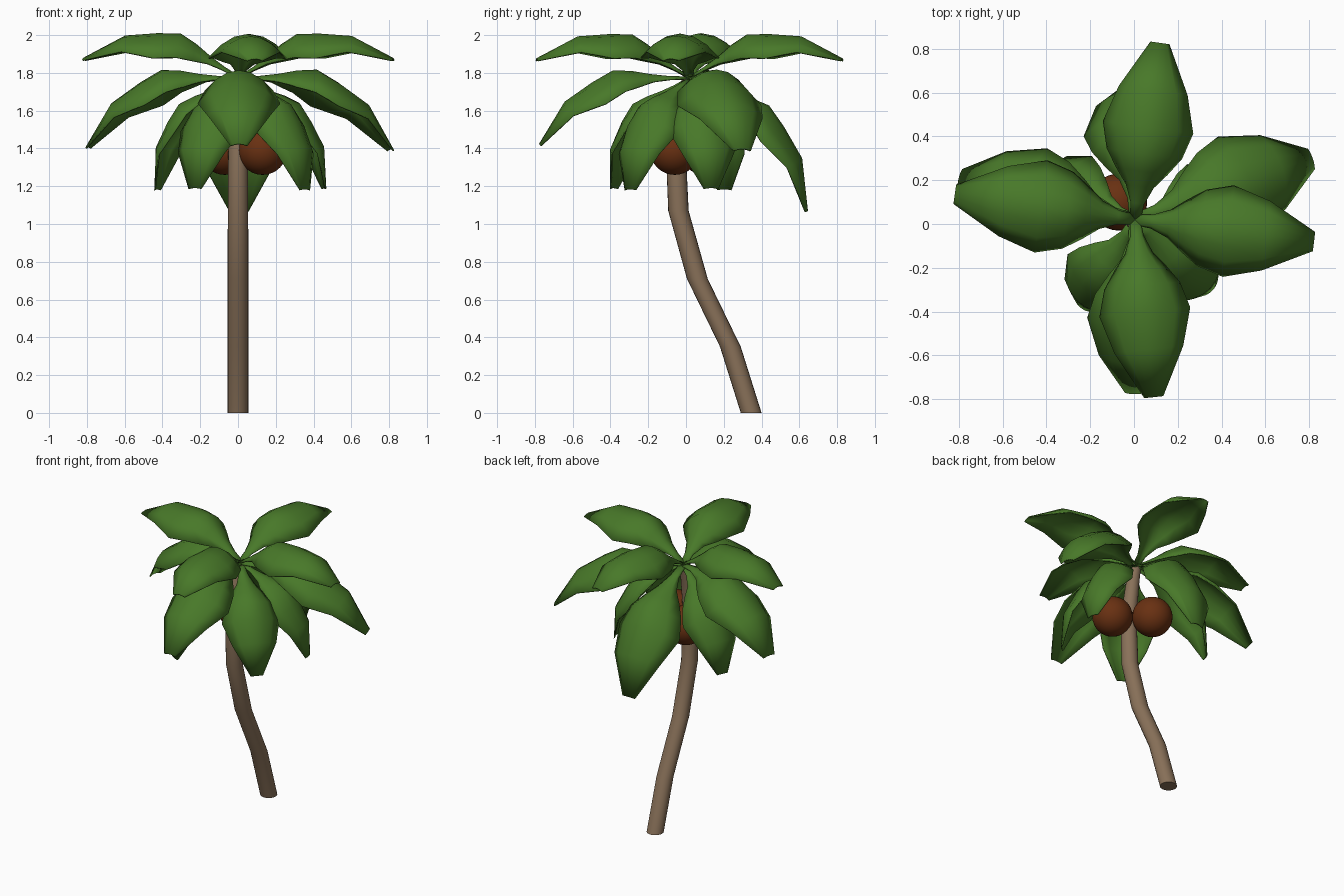
import bpy, bmesh
from math import sin, cos, pi, radians

if "Cube" in bpy.data.objects:
    bpy.data.objects.remove(bpy.data.objects["Cube"])


def material(name, rgb):
    m = bpy.data.materials.new(name)
    m.diffuse_color = (*rgb, 1)
    m.use_nodes = True
    m.node_tree.nodes["Principled BSDF"].inputs["Base Color"].default_value = m.diffuse_color
    return m


GREEN = material("leaf green", (0.065, 0.19, 0.022))
BARK = material("bark brown", (0.25, 0.165, 0.10))
SHELL = material("coconut brown", (0.14, 0.03, 0.006))
YELLOW = material("vein yellow", (0.42, 0.36, 0.0))


def grid_object(name, rows, mat, closed=False):
    """Skin a list of point rows into a smooth surface."""
    bm = bmesh.new()
    vs = [[bm.verts.new(p) for p in row] for row in rows]
    n = len(rows[0])
    for a, b in zip(vs, vs[1:]):
        for i in range(n if closed else n - 1):
            j = (i + 1) % n
            bm.faces.new((a[i], a[j], b[j], b[i]))
    if closed:
        bm.faces.new(vs[0][::-1])
        bm.faces.new(vs[-1])
        bmesh.ops.recalc_face_normals(bm, faces=bm.faces)
    me = bpy.data.meshes.new(name)
    bm.to_mesh(me)
    bm.free()
    me.materials.append(mat)
    ob = bpy.data.objects.new(name, me)
    bpy.context.collection.objects.link(ob)
    bpy.ops.object.select_all(action='DESELECT')
    ob.select_set(True)
    bpy.context.view_layer.objects.active = ob
    bpy.ops.object.shade_smooth_by_angle(angle=radians(50))
    return ob


# Trunk: horizontal rings along a bent path (y, z, radius)
PATH = [(0.345, 0, 0.055), (0.235, 0.35, 0.055), (0.06, 0.71, 0.055),
        (-0.04, 1.07, 0.054), (-0.05, 1.30, 0.053), (-0.045, 1.48, 0.05),
        (-0.015, 1.66, 0.043), (0.015, 1.77, 0.035)]
grid_object("trunk", [[(r * cos(2 * pi * k / 20), y + r * sin(2 * pi * k / 20), z)
                       for k in range(20)] for y, z, r in PATH], BARK, True)

# Coconuts
for i, (x, y) in enumerate([(0.13, -0.06), (-0.07, 0.10)]):
    bpy.ops.mesh.primitive_uv_sphere_add(segments=32, ring_count=16, radius=0.13,
                                         location=(x, y, 1.39))
    ob = bpy.context.object
    ob.name = f"coconut_{i + 1}"
    ob.data.materials.append(SHELL)
    bpy.ops.object.shade_smooth()

# Leaf ridge: (outward, up, half width, edge droop)
RIDGE = [(0.0, 0.015, 0.02, 0.01), (0.08, 0.065, 0.027, 0.015), (0.16, 0.125, 0.06, 0.04),
         (0.23, 0.185, 0.115, 0.085), (0.31, 0.238, 0.17, 0.12), (0.43, 0.24, 0.205, 0.125),
         (0.60, 0.228, 0.155, 0.08), (0.82, 0.112, 0.04, 0.01)]
ORIGIN = (0.005, 0.02, 1.76)


def leaf_point(heading, tilt, scale, out, side, up):
    t, h = radians(tilt), radians(heading)
    r = scale * (out * cos(t) - up * sin(t))
    z = scale * (out * sin(t) + up * cos(t))
    s = side * scale
    return (ORIGIN[0] + r * cos(h) - s * sin(h),
            ORIGIN[1] + r * sin(h) + s * cos(h), ORIGIN[2] + z)


def leaf(name, heading, tilt, scale):
    def P(*a):
        return leaf_point(heading, tilt, scale, *a)
    # Arched blade
    rows = [[P(o, w * f, u - d * f * f) for f in (1, 0.67, 0.33, 0, -0.33, -0.67, -1)]
            for o, u, w, d in RIDGE]
    ob = grid_object(name, rows, GREEN)
    ob.data.flip_normals()
    mod = ob.modifiers.new("thickness", 'SOLIDIFY')
    mod.thickness = 0.008
    mod.offset = -1
    # Fine midrib near the base
    rows = [[P(o, s, u + 0.003) for s in (-0.004, 0.004)] for o, u, w, d in RIDGE[:4]]
    grid_object(name + "_vein", rows, YELLOW).data.flip_normals()


# Three tiers of leaves: (heading, tilt, scale)
TIERS = {
    "upper_leaf": [(-7, 0, 1), (82, 0, 0.99), (172, 0, 1.01), (276, 0, 0.99)],
    "middle_leaf": [(19, -31, 1.12), (167, -31, 1.08), (270, -31, 1.04)],
    "back_leaf": [(90, -56, 1.12)],
    "lower_leaf": [(14, -58.5, 0.89), (318, -58.5, 0.9), (240, -58.5, 0.89),
                   (157, -58.5, 0.9)],
}
for tier, leaves in TIERS.items():
    for i, spec in enumerate(leaves):
        leaf(f"{tier}_{i + 1}", *spec)
